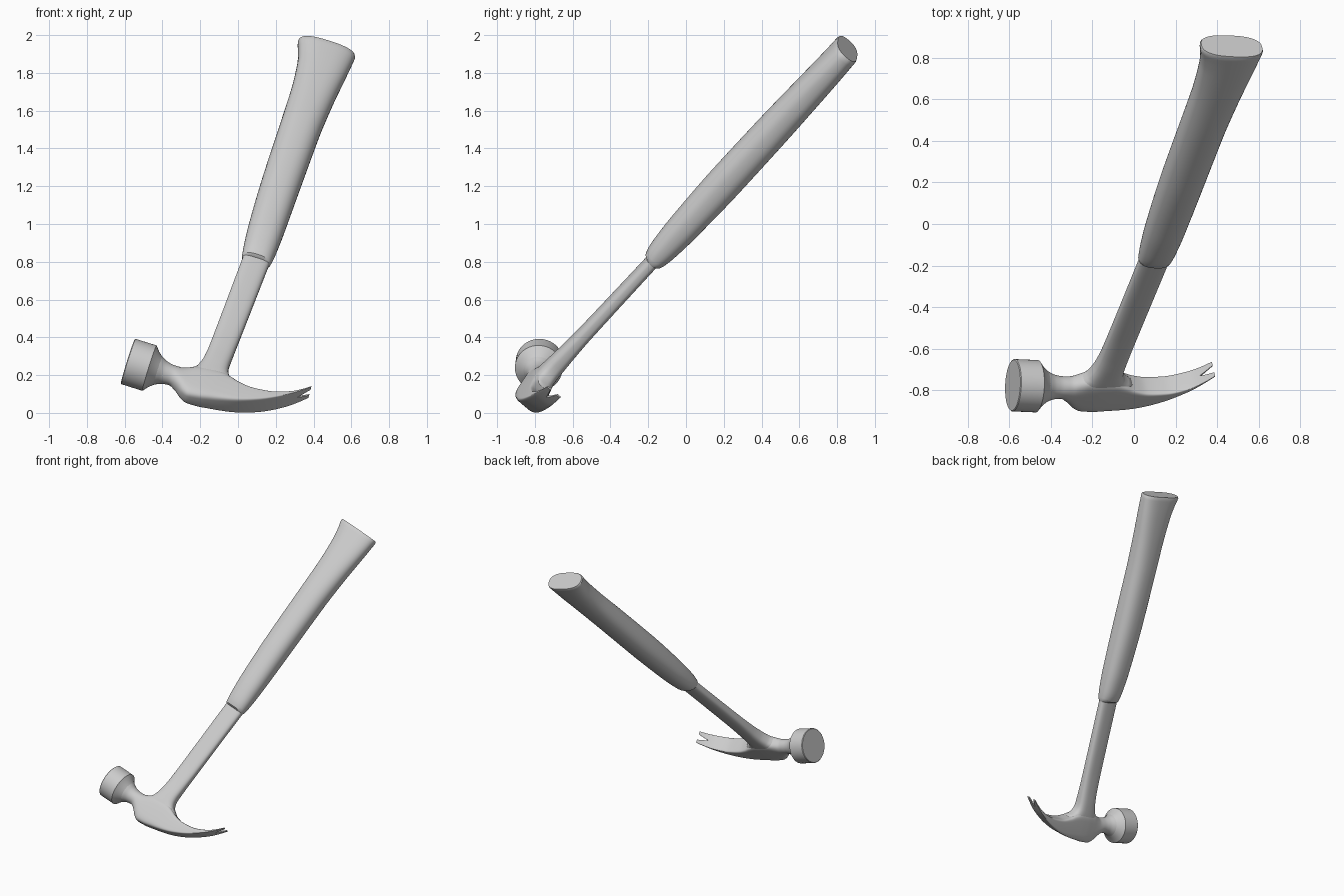
import bpy, bmesh, math
from mathutils import Vector, Matrix

if "Cube" in bpy.data.objects:
    bpy.data.objects.remove(bpy.data.objects["Cube"])

# Tool frame: local x = striking face to claw, y = thickness, z = up the handle
up = Vector((0.252, 0.656, 0.711)).normalized()
along = Vector((0.954, -0.04, -0.297))
along = (along - up * along.dot(up)).normalized()
side = up.cross(along)
frame = Matrix((along, side, up)).transposed().to_4x4()
frame.translation = (-0.58, -0.775, 0.272)

steel = bpy.data.materials.new("plain_grey")
steel.diffuse_color = (0.6, 0.6, 0.6, 1)
steel.use_nodes = True
steel.node_tree.nodes["Principled BSDF"].inputs["Base Color"].default_value = steel.diffuse_color


def spow(v, e):
    return math.copysign(abs(v) ** e, v)


def refine(rows, step):
    """Smoothly subdivide the station list with monotone cubic interpolation."""
    n = len(rows)
    cols = len(rows[0])
    d = [[(rows[i + 1][c] - rows[i][c]) / (rows[i + 1][0] - rows[i][0])
          for c in range(cols)] for i in range(n - 1)]

    def slope(i, c):
        if i == 0 or i == n - 1:
            return d[min(i, n - 2)][c]
        a, b = d[i - 1][c], d[i][c]
        return 2 * a * b / (a + b) if a * b > 0 else 0

    out = []
    for i in range(n - 1):
        w = rows[i + 1][0] - rows[i][0]
        k = max(1, math.ceil(w / step))
        for j in range(k):
            s = j / k
            out.append([(2 * s**3 - 3 * s**2 + 1) * rows[i][c] + (s**3 - 2 * s**2 + s) * w * slope(i, c)
                        + (3 * s**2 - 2 * s**3) * rows[i + 1][c] + (s**3 - s**2) * w * slope(i + 1, c)
                        for c in range(cols)])
    return out + [list(rows[-1])]


def loft(name, rows, axis, sides=40):
    """Rows are (station, low, high, half thickness, squareness)."""
    bm = bmesh.new()
    rings = []
    for s, lo, hi, hw, p in rows:
        ring = []
        for k in range(sides):
            t = 2 * math.pi * k / sides
            u = (lo + hi) / 2 + (hi - lo) / 2 * spow(math.cos(t), 2 / p)
            v = hw * spow(math.sin(t), 2 / p)
            ring.append(bm.verts.new((s, v, u) if axis == 'X' else (u, v, s)))
        rings.append(ring)
    for a, b in zip(rings, rings[1:]):
        for k in range(sides):
            m = (k + 1) % sides
            bm.faces.new((a[k], a[m], b[m], b[k]))
    bm.faces.new(rings[0])
    bm.faces.new(rings[-1])
    bmesh.ops.recalc_face_normals(bm, faces=bm.faces)
    return finish(name, bm)


def finish(name, bm):
    bm.transform(frame)
    me = bpy.data.meshes.new(name)
    bm.to_mesh(me)
    bm.free()
    me.materials.append(steel)
    ob = bpy.data.objects.new(name, me)
    bpy.context.collection.objects.link(ob)
    return ob


def smooth(ob, angle=35):
    bpy.ops.object.select_all(action='DESELECT')
    ob.select_set(True)
    bpy.context.view_layer.objects.active = ob
    bpy.ops.object.shade_smooth_by_angle(angle=math.radians(angle))


# Striking face: a short drum with a chamfered back running into a round neck
poll = [(s, -r, r, r, 2) for s, r in
        [(-0.003, 0.122), (0.001, 0.126), (0.117, 0.126), (0.14, 0.098), (0.165, 0.077)]]
smooth(loft("striking_face", poll, 'X', 48), 25)

# Neck, body and curved claw in one loft
head_rows = refine([
    (0.160, -0.080, 0.080, 0.080, 2),
    (0.200, -0.061, 0.061, 0.061, 2),
    (0.240, -0.056, 0.054, 0.054, 2),
    (0.280, -0.078, 0.055, 0.053, 2.3),
    (0.320, -0.113, 0.070, 0.054, 3),
    (0.359, -0.130, 0.088, 0.056, 3.8),
    (0.420, -0.125, 0.096, 0.059, 4.5),
    (0.482, -0.112, 0.094, 0.060, 5),
    (0.540, -0.098, 0.076, 0.060, 6),
    (0.593, -0.083, 0.055, 0.060, 7),
    (0.660, -0.058, 0.043, 0.060, 8),
    (0.750, -0.012, 0.052, 0.059, 8),
    (0.862, 0.070, 0.096, 0.055, 8),
    (0.920, 0.127, 0.140, 0.050, 8),
    (0.961, 0.173, 0.182, 0.046, 8)], 0.012)
head = loft("head_and_claw", head_rows, 'X')

# Nail slot: a wedge cut out of the claw tip
bm = bmesh.new()
tri = [(0.905, 0), (1.02, 0.046), (1.02, -0.046)]
low = [bm.verts.new((x, y, -0.1)) for x, y in tri]
high = [bm.verts.new((x, y, 0.4)) for x, y in tri]
bm.faces.new(low)
bm.faces.new(high)
for k in range(3):
    m = (k + 1) % 3
    bm.faces.new((low[k], low[m], high[m], high[k]))
bmesh.ops.recalc_face_normals(bm, faces=bm.faces)
cutter = finish("nail_slot_cutter", bm)
cutter.hide_render = True
cutter.hide_set(True)
cut = head.modifiers.new("nail_slot", 'BOOLEAN')
cut.operation = 'DIFFERENCE'
cut.solver = 'EXACT'
cut.object = cutter
bpy.context.view_layer.objects.active = head
bpy.ops.object.modifier_apply(modifier=cut.name)
bpy.data.objects.remove(cutter)
smooth(head)

# Shaft, flaring into the head
shaft_rows = refine([
    (0.000, 0.310, 0.600, 0.055, 3),
    (0.060, 0.320, 0.582, 0.055, 3),
    (0.090, 0.345, 0.538, 0.054, 3),
    (0.130, 0.360, 0.518, 0.052, 3),
    (0.170, 0.369, 0.514, 0.050, 3),
    (0.250, 0.376, 0.515, 0.045, 3),
    (0.400, 0.379, 0.519, 0.039, 3),
    (1.000, 0.388, 0.534, 0.034, 3)], 0.02)
smooth(loft("shaft", shaft_rows, 'Z'))

# Grip, with a rounded collar and a flared butt
grip_rows = refine([
    (0.935, 0.388, 0.533, 0.036, 2.4),
    (0.945, 0.381, 0.538, 0.052, 2.4),
    (0.965, 0.378, 0.541, 0.060, 2.4),
    (1.020, 0.371, 0.546, 0.070, 2.4),
    (1.180, 0.358, 0.551, 0.083, 2.4),
    (1.550, 0.343, 0.553, 0.093, 2.4),
    (1.900, 0.337, 0.556, 0.091, 2.4),
    (2.150, 0.332, 0.567, 0.085, 2.5),
    (2.360, 0.315, 0.584, 0.078, 2.6),
    (2.460, 0.293, 0.592, 0.074, 2.6),
    (2.503, 0.280, 0.595, 0.072, 2.6),
    (2.512, 0.284, 0.591, 0.068, 2.6)], 0.03)
smooth(loft("grip", grip_rows, 'Z'))
